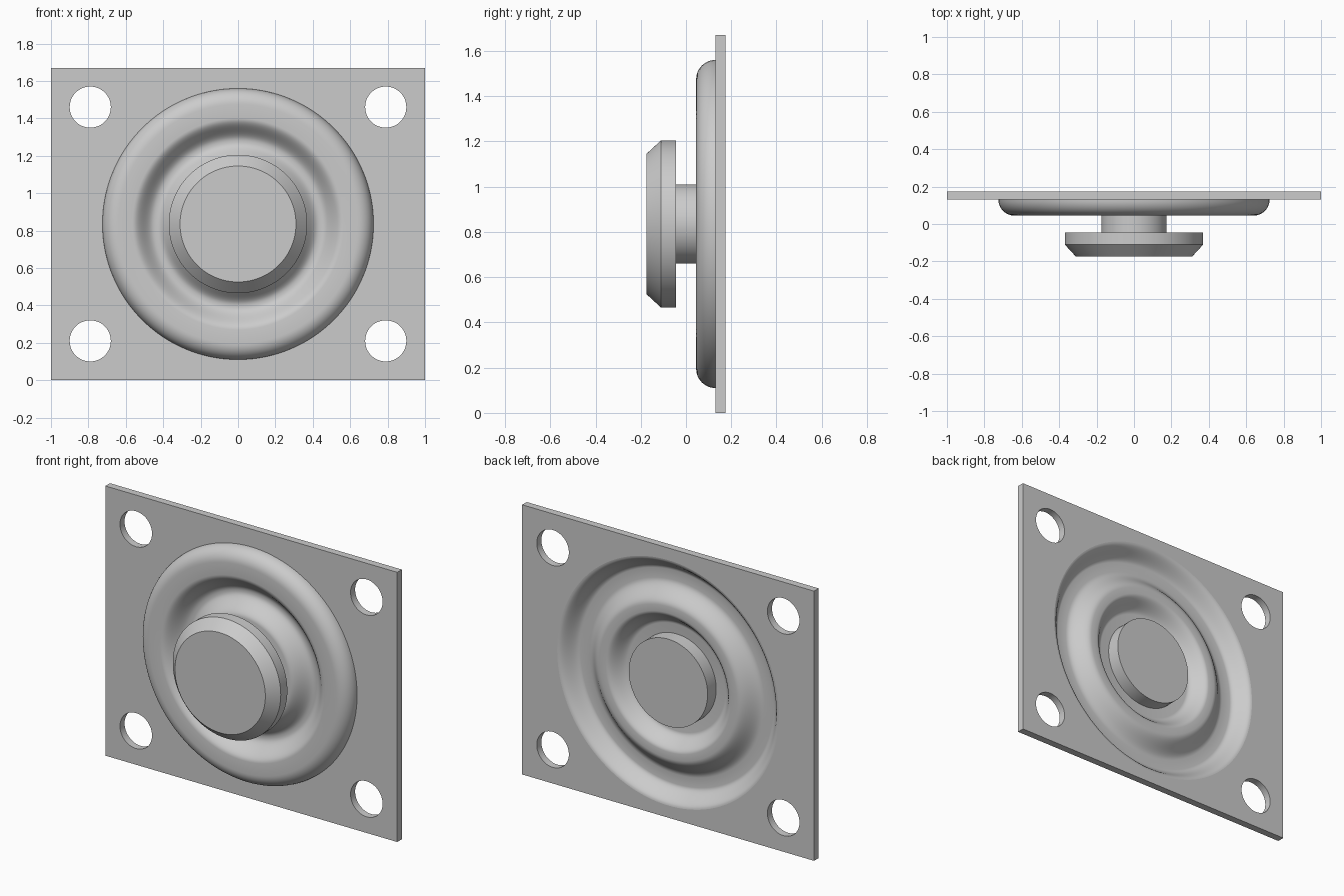
import bpy, bmesh, math
from mathutils import Vector, Matrix

cube = bpy.data.objects.get("Cube")
if cube:
    bpy.data.objects.remove(cube, do_unlink=True)

SEG = 128
MID_Z = 0.835          # height of the central axis
FRONT, BACK = 0.13, 0.175   # plate faces
CREST = 0.045          # front of the membrane

grey = bpy.data.materials.new("light_grey")
grey.use_nodes = True
colour = (0.6, 0.6, 0.6, 1)
grey.diffuse_color = colour
grey.node_tree.nodes["Principled BSDF"].inputs["Base Color"].default_value = colour


def add_object(name, bm):
    bmesh.ops.recalc_face_normals(bm, faces=bm.faces)
    mesh = bpy.data.meshes.new(name)
    bm.to_mesh(mesh)
    bm.free()
    mesh.materials.append(grey)
    obj = bpy.data.objects.new(name, mesh)
    bpy.context.collection.objects.link(obj)
    return obj


def smooth(obj):
    bpy.ops.object.select_all(action='DESELECT')
    obj.select_set(True)
    bpy.context.view_layer.objects.active = obj
    bpy.ops.object.shade_smooth_by_angle(angle=math.radians(30))


def lathe(name, profile):
    """Revolve (radius, y) points about the central front-to-back axis."""
    bm = bmesh.new()
    verts = [bm.verts.new((r, y, MID_Z)) for r, y in profile]
    edges = [bm.edges.new(pair) for pair in zip(verts, verts[1:])]
    bmesh.ops.spin(bm, geom=verts + edges, cent=(0, 0, MID_Z), axis=(0, 1, 0),
                   angle=math.tau, steps=SEG)
    bmesh.ops.remove_doubles(bm, verts=bm.verts, dist=1e-5)
    obj = add_object(name, bm)
    smooth(obj)
    return obj


def wave(keys, steps=12):
    """Ease smoothly between (radius, y) crests and valleys."""
    points = [keys[0]]
    for (r0, y0), (r1, y1) in zip(keys, keys[1:]):
        n = 1 if y0 == y1 else steps
        for i in range(1, n + 1):
            t = i / n
            e = (1 - math.cos(math.pi * t)) / 2
            points.append((r0 + (r1 - r0) * t, y0 + (y1 - y0) * e))
    return points


# Mounting plate with a central opening and four corner holes
bm = bmesh.new()
bmesh.ops.create_cube(bm, size=1, matrix=Matrix.Translation((0, (FRONT + BACK) / 2, MID_Z))
                      @ Matrix.Diagonal((2, BACK - FRONT, 2 * MID_Z, 1)))
plate = add_object("mounting_plate", bm)

OPENING = 0.76
cuts = [(0, 0, OPENING, SEG)]
cuts += [(sx * 0.79, sz * 0.625, 0.11, 48) for sx in (-1, 1) for sz in (-1, 1)]
bm = bmesh.new()
for x, z, radius, sides in cuts:
    place = Matrix.Translation((x, FRONT, MID_Z + z)) @ Matrix.Rotation(math.pi / 2, 4, 'X')
    bmesh.ops.create_cone(bm, cap_ends=True, segments=sides, radius1=radius,
                          radius2=radius, depth=0.5, matrix=place)
cutter = add_object("hole_cutter", bm)
cutter.hide_render = True

cut = plate.modifiers.new("holes", 'BOOLEAN')
cut.operation = 'DIFFERENCE'
cut.solver = 'EXACT'
cut.object = cutter
bpy.context.view_layer.objects.active = plate
plate.select_set(True)
bpy.ops.object.modifier_apply(modifier=cut.name)
bpy.data.objects.remove(cutter, do_unlink=True)
smooth(plate)

# Corrugated membrane: rounded outer bead, groove, flat centre
bead = FRONT - CREST
front = wave([(0, CREST), (0.32, CREST), (0.435, FRONT), (0.445, FRONT),
              (0.565, CREST), (0.64, CREST)])
front += [(0.64 + bead * math.sin(a), FRONT - bead * math.cos(a))
          for a in (math.pi / 2 * i / 12 for i in range(1, 13))]
back = wave([(OPENING, FRONT), (OPENING, FRONT)])[:1]
back += wave([(OPENING, BACK), (0.66, 0.09), (0.6, 0.09), (0.47, 0.172),
              (0.43, 0.172), (0.33, 0.09), (0, 0.09)])
lathe("corrugated_membrane", front + back)

# Stem and chamfered button in front
lathe("front_button", [(0, -0.175), (0.31, -0.175), (0.37, -0.11), (0.37, -0.045),
                       (0.175, -0.045), (0.175, 0.06), (0, 0.06)])

# Round boss behind
lathe("rear_boss", [(0, 0.08), (0.27, 0.08), (0.27, 0.174), (0, 0.174)])
